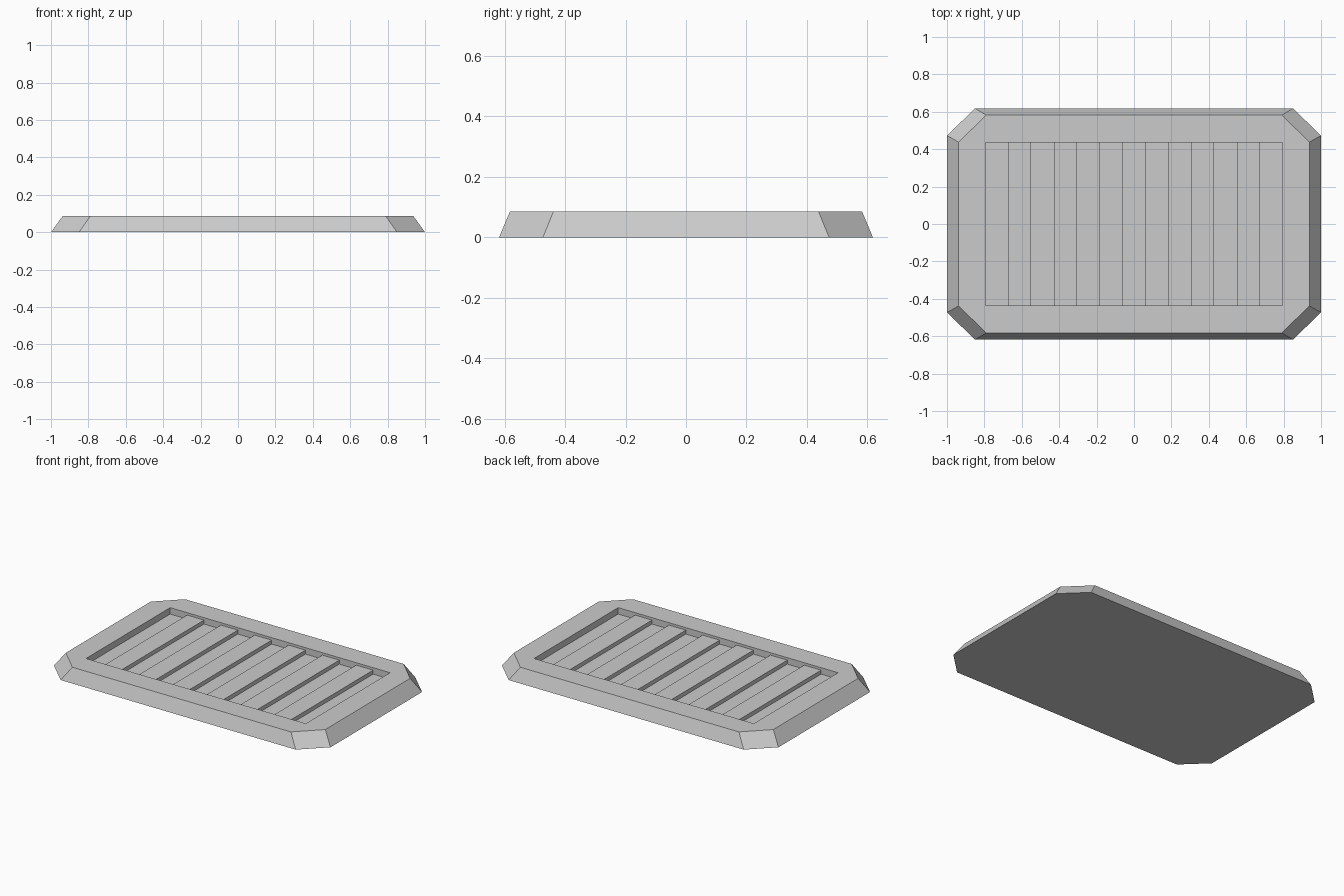
import bpy
import bmesh

if "Cube" in bpy.data.objects:
    bpy.data.objects.remove(bpy.data.objects["Cube"])

TOP, FLOOR, SLAT_TOP = 0.086, 0.044, 0.07
OPEN_X, OPEN_Y = 0.795, 0.435
SLATS = 6

grey = bpy.data.materials.new("light grey")
grey.diffuse_color = (0.6, 0.6, 0.6, 1)
grey.use_nodes = True
grey.node_tree.nodes["Principled BSDF"].inputs["Base Color"].default_value = grey.diffuse_color


def finish(name, bm):
    mesh = bpy.data.meshes.new(name)
    bm.to_mesh(mesh)
    bm.free()
    mesh.materials.append(grey)
    obj = bpy.data.objects.new(name, mesh)
    bpy.context.collection.objects.link(obj)


def octagon(bm, x, y, cut_x, cut_y, z):
    """Rectangle with cut corners; two points per corner, counter-clockwise."""
    pts = [(x, -cut_y), (x, cut_y), (cut_x, y), (-cut_x, y),
           (-x, cut_y), (-x, -cut_y), (-cut_x, -y), (cut_x, -y)]
    return [bm.verts.new((px, py, z)) for px, py in pts]


def rectangle(bm, z):
    pts = [(1, 1), (-1, 1), (-1, -1), (1, -1)]
    return [bm.verts.new((sx * OPEN_X, sy * OPEN_Y, z)) for sx, sy in pts]


# Frame: closed base, sloping sides, flat rim and recess walls
bm = bmesh.new()
low = octagon(bm, 1.0, 0.618, 0.85, 0.473, 0)
high = octagon(bm, 0.938, 0.582, 0.79, 0.438, TOP)
rim = rectangle(bm, TOP)
inner = rectangle(bm, FLOOR)
bm.faces.new(low[::-1])
for i in range(8):
    j = (i + 1) % 8
    bm.faces.new((low[i], low[j], high[j], high[i]))
for i in range(4):
    j = (i + 1) % 4
    a, b, c = (high[(2 * i + k) % 8] for k in (1, 2, 3))
    bm.faces.new((a, b, rim[i]))
    bm.faces.new((b, c, rim[j], rim[i]))
    bm.faces.new((rim[i], rim[j], inner[j], inner[i]))
finish("vent_frame", bm)

# Slatted floor: stepped profile stretched across the recess
bm = bmesh.new()
count = 2 * SLATS + 1
step = 2 * OPEN_X / count
profile = []
for i in range(count):
    z = SLAT_TOP if i % 2 else FLOOR
    profile += [(-OPEN_X + i * step, z), (-OPEN_X + (i + 1) * step, z)]
front = [bm.verts.new((x, -OPEN_Y, z)) for x, z in profile]
back = [bm.verts.new((x, OPEN_Y, z)) for x, z in profile]
for i in range(len(profile) - 1):
    bm.faces.new((front[i], front[i + 1], back[i + 1], back[i]))
finish("slatted_floor", bm)
